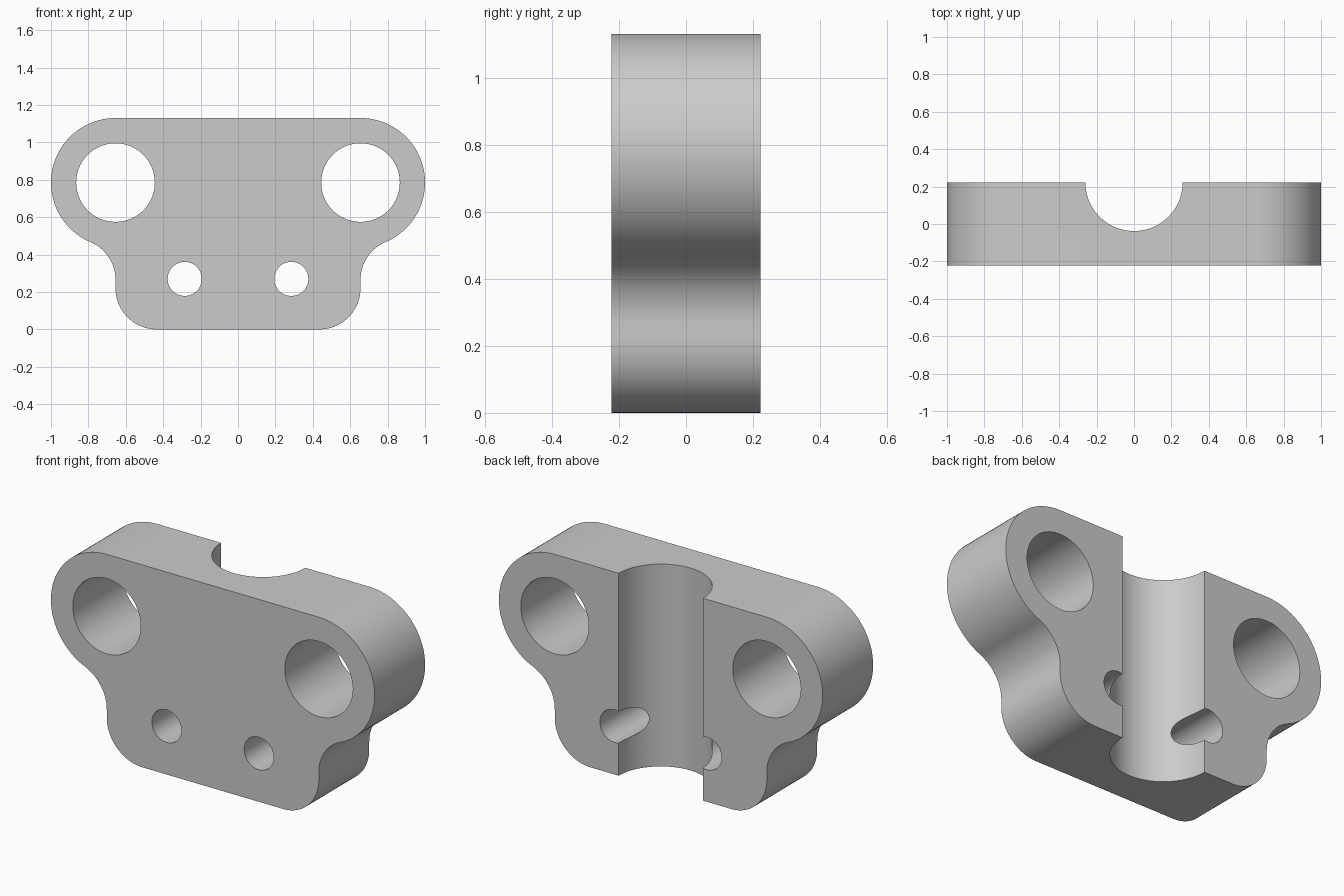
import bpy, bmesh, math

if "Cube" in bpy.data.objects:
    bpy.data.objects.remove(bpy.data.objects["Cube"])

HALF_T = 0.2225          # half thickness in y
BX, BZ, BR = 0.655, 0.785, 0.345   # big ear centre and radius
FR = 0.22                # fillet radius, both corner and concave neck

grey = bpy.data.materials.new("plain_grey")
grey.diffuse_color = (0.6, 0.6, 0.6, 1)
grey.use_nodes = True
grey.node_tree.nodes["Principled BSDF"].inputs["Base Color"].default_value = grey.diffuse_color


def arc(cx, cz, r, a0, a1, n):
    return [(cx + r * math.cos(a0 + (a1 - a0) * i / n),
             cz + r * math.sin(a0 + (a1 - a0) * i / n)) for i in range(n + 1)]


def extrude_profile(name, points):
    bm = bmesh.new()
    face = bm.faces.new([bm.verts.new((x, -HALF_T, z)) for x, z in points])
    new = bmesh.ops.extrude_face_region(bm, geom=[face])["geom"]
    bmesh.ops.translate(bm, vec=(0, 2 * HALF_T, 0),
                        verts=[g for g in new if isinstance(g, bmesh.types.BMVert)])
    bmesh.ops.recalc_face_normals(bm, faces=bm.faces)
    mesh = bpy.data.meshes.new(name)
    bm.to_mesh(mesh)
    bm.free()
    obj = bpy.data.objects.new(name, mesh)
    bpy.context.collection.objects.link(obj)
    mesh.materials.append(grey)
    return obj


def cut_cylinder(target, r, depth, loc, rot=(0, 0, 0)):
    bpy.ops.mesh.primitive_cylinder_add(vertices=96, radius=r, depth=depth,
                                        location=loc, rotation=rot)
    cutter = bpy.context.object
    cutter.hide_render = True
    cutter.data.materials.append(grey)
    mod = target.modifiers.new("cut", 'BOOLEAN')
    mod.operation, mod.solver, mod.object = 'DIFFERENCE', 'EXACT', cutter
    bpy.context.view_layer.objects.active = target
    bpy.ops.object.modifier_apply(modifier=mod.name)
    bpy.data.objects.remove(cutter, do_unlink=True)


# Plate outline: rounded foot, concave neck, round ear, mirrored in x
lean = math.asin(FR / (BR + FR))
neck_z = BZ - (BR + FR) * math.cos(lean)
right = (arc(BX - FR, FR, FR, -math.pi / 2, 0, 24)
         + arc(BX + FR, neck_z, FR, math.pi, math.pi / 2 + lean, 20)
         + arc(BX, BZ, BR, lean - math.pi / 2, math.pi / 2, 48)[1:])
plate = extrude_profile("clamp_plate", right + [(-x, z) for x, z in reversed(right)])

# Half-round groove down the back
cut_cylinder(plate, 0.26, 3, (0, HALF_T, 0.5))

# Large and small through holes
for side in (-1, 1):
    for x, z, r in ((BX, BZ, 0.21), (0.285, 0.27, 0.091)):
        cut_cylinder(plate, r, 1, (side * x, 0, z), (math.pi / 2, 0, 0))

# Smooth curves, sharp edges
bpy.ops.object.select_all(action='DESELECT')
plate.select_set(True)
bpy.context.view_layer.objects.active = plate
bpy.ops.object.shade_smooth_by_angle(angle=math.radians(30))
